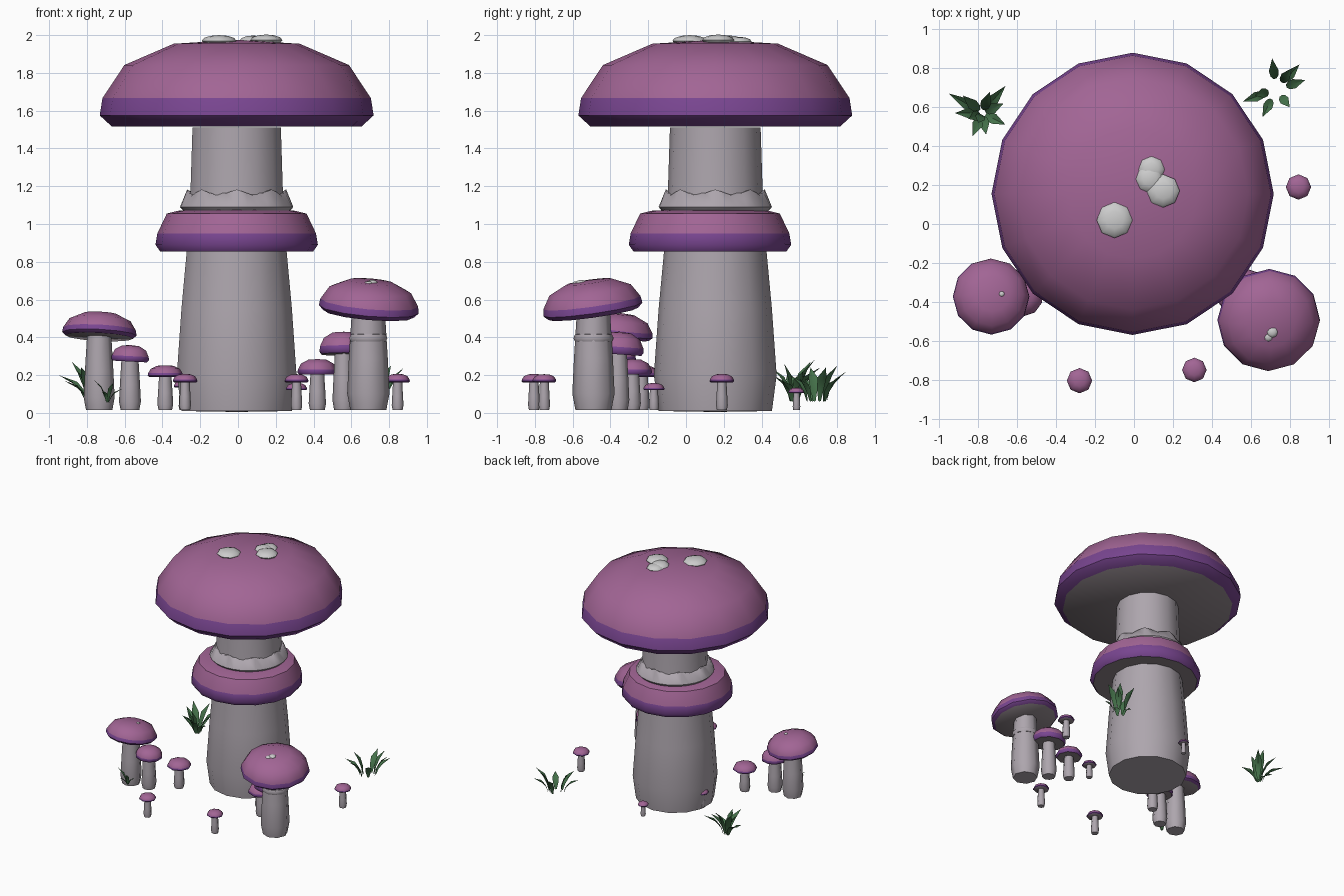
import bpy, bmesh, math
from mathutils import Vector, Euler

if "Cube" in bpy.data.objects:
    bpy.data.objects.remove(bpy.data.objects["Cube"])


def material(name, rgb):
    m = bpy.data.materials.new(name)
    m.diffuse_color = (*rgb, 1)
    m.use_nodes = True
    m.node_tree.nodes["Principled BSDF"].inputs["Base Color"].default_value = m.diffuse_color
    return m


PINK = material("cap_top", (0.36, 0.13, 0.30))
PURPLE = material("cap_rim", (0.19, 0.06, 0.28))
GILL = material("gills", (0.27, 0.23, 0.25))
STEM = material("stem", (0.42, 0.38, 0.42))
WART = material("wart", (0.60, 0.58, 0.58))
GREEN = material("grass", (0.06, 0.17, 0.07))


def finish(bm, name, mats, loc=(0, 0, 0), rot=(0, 0, 0), angle=50):
    bmesh.ops.recalc_face_normals(bm, faces=bm.faces)
    me = bpy.data.meshes.new(name)
    bm.to_mesh(me)
    bm.free()
    for m in mats:
        me.materials.append(m)
    ob = bpy.data.objects.new(name, me)
    bpy.context.collection.objects.link(ob)
    ob.location = loc
    ob.rotation_euler = [math.radians(a) for a in rot]
    bpy.ops.object.select_all(action='DESELECT')
    ob.select_set(True)
    bpy.context.view_layer.objects.active = ob
    bpy.ops.object.shade_smooth_by_angle(angle=math.radians(angle))
    return ob


def lathe(name, profile, sides, mats, loc, rot=(0, 0, 0), bands=None, wave=None):
    """Revolve (radius, z) points; bands = material slot per profile segment."""
    bm = bmesh.new()
    rings = []
    for k, (r, z) in enumerate(profile):
        if r == 0:
            rings.append([bm.verts.new((0, 0, z))] * sides)
            continue
        ring = []
        for i in range(sides):
            a = math.pi / 2 + 2 * math.pi * i / sides
            dz = wave[1] * math.cos(i * math.pi / 2) if wave and wave[0] == k else 0
            ring.append(bm.verts.new((r * math.cos(a), r * math.sin(a), z + dz)))
        rings.append(ring)
    for k in range(len(rings) - 1):
        for i in range(sides):
            j = (i + 1) % sides
            quad = [rings[k][i], rings[k][j], rings[k + 1][j], rings[k + 1][i]]
            f = bm.faces.new(list(dict.fromkeys(quad)))
            f.material_index = bands[k] if bands else 0
    return finish(bm, name, mats, loc, rot)


CAP = [(0, 1), (.46, .955), (.82, .71), (.98, .33), (1, .13), (.91, 0), (0, 0)]
CAP_BANDS = [0, 0, 0, 1, 1, 2]


def cap(name, x, y, z, r, h, sides, tilt=(0, 0)):
    lathe(name, [(r * a, h * b) for a, b in CAP], sides, [PINK, PURPLE, GILL],
          (x, y, z), (tilt[0], tilt[1], 0), CAP_BANDS)


def mushroom(name, x, y, stem_r, cap_r, z0, h, sides, tilt=(0, 0)):
    """Small mushroom: cap underside at z0, cap height h."""
    b, t = .015, z0 + h * .3
    lathe(name + "_stem", [(0, b), (stem_r * .85, b), (stem_r, b + .15 * t),
                           (stem_r * .92, t * .5), (stem_r * .76, t), (0, t)],
          8, [STEM], (x, y, 0))
    cap(name + "_cap", x, y, z0, cap_r, h, sides, tilt)


def wart(name, x, y, z, r, h, rot=(0, 0, 0)):
    bm = bmesh.new()
    bmesh.ops.create_uvsphere(bm, u_segments=8, v_segments=6, radius=1)
    bmesh.ops.scale(bm, vec=(r, r, h), verts=bm.verts)
    finish(bm, name, [WART], (x, y, z), rot)


# giant mushroom: trunk, cap, lower cap and wavy skirt
CX, CY = -.007, .155
lathe("trunk", [(0, .005), (.30, .01), (.325, .2), (.30, .55), (.27, .87),
                (.25, 1.2), (.24, 1.51), (0, 1.51)], 14, [STEM], (CX, CY, 0))
cap("main_cap", CX, CY, 1.515, .725, .46, 16)
lathe("lower_cap", [(.22, 1.075), (.31, 1.07), (.37, 1.055), (.42, .95), (.43, .89),
                    (.405, .855), (.22, .855)], 16, [PINK, PURPLE, GILL],
      (CX, CY - .028, 0), (0, 0, 0), [0, 0, 0, 1, 1, 2])
lathe("skirt", [(.235, 1.165), (.262, 1.165), (.30, 1.09), (.27, 1.055), (.23, 1.055)],
      32, [STEM], (CX, CY, 0), wave=(1, .018))
wart("main_wart_1", -.10, .02, 1.97, .092, .03)
wart("main_wart_2", .15, .17, 1.973, .085, .03)
wart("main_wart_3", .08, .23, 1.968, .072, .03)
wart("main_wart_4", .09, .28, 1.965, .068, .026)

# medium mushrooms: x, y, stem radius, cap radius, cap z, cap height, sides, tilt
mushroom("right_big", .69, -.49, .112, .265, .525, .18, 12, (8, 5))
lathe("right_big_collar", [(.08, .42), (.098, .415), (.106, .395), (.098, .378), (.08, .375)],
      10, [STEM], (.69, -.49, 0))
wart("right_big_wart_1", .71, -.555, .688, .03, .016)
wart("right_big_wart_2", .69, -.58, .682, .025, .015)
mushroom("right_mid", .56, -.36, .06, .135, .31, .12, 10, (-4, 0))
mushroom("left_big", -.735, -.375, .082, .197, .402, .13, 12, (-7, 3))
wart("left_big_wart", -.68, -.36, .522, .015, .01)
mushroom("left_mid", -.572, -.37, .058, .105, .272, .087, 10, (0, 3))
mushroom("left_small", -.385, -.235, .042, .093, .19, .062, 8)
mushroom("right_small", .42, -.285, .046, .105, .203, .082, 8)

# tiny mushrooms
TINY = [(-.28, -.805, .065, .162), (.31, -.75, .063, .162), (.845, .19, .065, .162),
        (.31, -.17, .056, .12), (-.29, .2, .05, .135), (-.01, .585, .042, .105)]
for i, (x, y, r, z) in enumerate(TINY):
    mushroom(f"tiny_{i + 1}", x, y, r * .48, r, z, r * .68, 8)


def blade(bm, base, tip, width):
    """Folded, arching leaf blade from base to pointed tip."""
    base, tip = Vector(base), Vector(tip)
    d = tip - base
    side = Vector((-d.y, d.x, 0)).normalized()
    rows = []
    for t, w in ((0, .3), (.3, .8), (.6, 1), (1, 0)):
        p = base + d * t
        p += Vector((-d.x, -d.y, .25 * d.z)) * (t * (1 - t) * .8)
        if w:
            s = side * width * w / 2
            up = Vector((0, 0, width * .25 * w))
            rows.append([bm.verts.new(v) for v in (p - s + up, p, p + s + up)])
        else:
            rows.append([bm.verts.new(p)])
    for a, b in zip(rows, rows[1:]):
        for i in range(2):
            bm.faces.new([a[i], a[i + 1]] + ([b[i + 1], b[i]] if len(b) > 1 else [b[0]]))


def tuft(name, x, y, z, tips, width, spread):
    bm = bmesh.new()
    for tx, ty, tz in tips:
        c = Vector((x, y, z))
        t = Vector((tx, ty, tz))
        b = c.lerp(t, spread)
        blade(bm, (b.x, b.y, z), t, width)
    finish(bm, name, [GREEN], angle=30)


# grass tufts
tuft("grass_left", -.78, .57, .06,
     [(-.95, .67, .20), (-.92, .57, .17), (-.88, .66, .27), (-.83, .45, .24),
      (-.76, .46, .20), (-.66, .51, .17), (-.66, .71, .24), (-.67, .62, .22),
      (-.74, .68, .28), (-.80, .52, .26), (-.85, .54, .22)], .055, .15)
tuft("grass_right", .73, .69, .06,
     [(.71, .85, .22), (.88, .74, .24), (.80, .60, .18), (.66, .55, .20),
      (.56, .63, .18), (.62, .66, .24), (.81, .80, .25), (.85, .82, .19)], .05, .35)
tuft("grass_front", -.69, -.485, .055,
     [(-.77, -.50, .18), (-.61, -.50, .13), (-.66, -.54, .16), (-.72, -.55, .12)], .025, .1)
